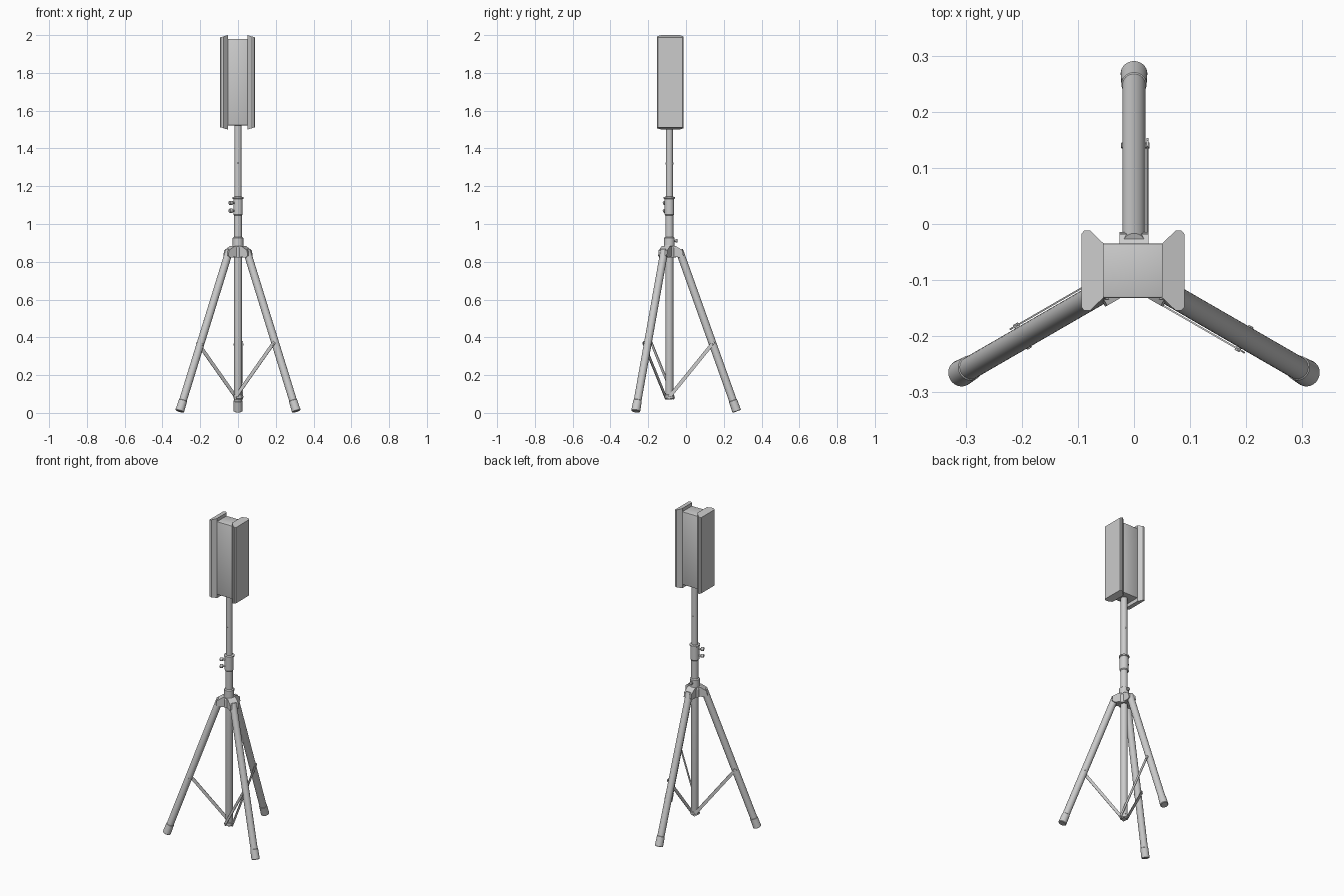
import bpy, bmesh, math
from mathutils import Vector, Matrix

if "Cube" in bpy.data.objects:
    bpy.data.objects.remove(bpy.data.objects["Cube"])

CX, CY = 0.0, -0.088          # pole axis
AXIS = Matrix.Translation((CX, CY, 0))


def finish(name, bm, matrix=Matrix()):
    bm.transform(matrix)
    bmesh.ops.recalc_face_normals(bm, faces=bm.faces)
    mesh = bpy.data.meshes.new(name)
    bm.to_mesh(mesh)
    bm.free()
    obj = bpy.data.objects.new(name, mesh)
    bpy.context.collection.objects.link(obj)
    return obj


def lathe(name, profile, matrix=Matrix(), n=32):
    """Solid of revolution about z from (radius, height) pairs, capped at both ends."""
    bm = bmesh.new()
    rings = [[bm.verts.new((r * math.cos(2 * math.pi * i / n), r * math.sin(2 * math.pi * i / n), z))
              for i in range(n)] for r, z in profile]
    for a, b in zip(rings, rings[1:]):
        for i in range(n):
            j = (i + 1) % n
            bm.faces.new((a[i], a[j], b[j], b[i]))
    bm.faces.new(rings[0])
    bm.faces.new(rings[-1])
    return finish(name, bm, matrix)


def along(p, q):
    """Matrix placing local z on the line from p towards q."""
    p, q = Vector(p), Vector(q)
    return Matrix.Translation(p) @ (q - p).to_track_quat('Z', 'Y').to_matrix().to_4x4()


def rod(name, p, q, r, base=Matrix(), n=20):
    length = (Vector(q) - Vector(p)).length
    c = min(r, length) * 0.15
    return lathe(name, [(r - c, 0), (r, c), (r, length - c), (r - c, length)], base @ along(p, q), n)


def prism(name, low, high, matrix=Matrix(), bevel=0):
    """Solid between two matching outlines of 3D points."""
    bm = bmesh.new()
    a = [bm.verts.new(p) for p in low]
    b = [bm.verts.new(p) for p in high]
    bm.faces.new(a)
    bm.faces.new(b)
    for i in range(len(a)):
        j = (i + 1) % len(a)
        bm.faces.new((a[i], a[j], b[j], b[i]))
    if bevel:
        bmesh.ops.bevel(bm, geom=bm.edges[:], offset=bevel, segments=2, affect='EDGES', profile=0.5)
    return finish(name, bm, matrix)


# Centre pole: lower tube with end fitting, telescoping upper tube
lathe("lower_tube", [(0.020, 0.085), (0.021, 0.09), (0.021, 1.06)], AXIS)
lathe("bottom_fitting", [(0.017, 0.072), (0.024, 0.077), (0.024, 0.094), (0.021, 0.097)], AXIS)
lathe("upper_tube", [(0.019, 1.0), (0.019, 1.53)], AXIS)
lathe("height_clamp", [(0.021, 1.045), (0.025, 1.05), (0.025, 1.132), (0.030, 1.135),
                       (0.030, 1.142), (0.020, 1.145)], AXIS)
lathe("hub_collar", [(0.036, 0.822), (0.036, 0.872), (0.028, 0.885), (0.028, 0.927), (0.021, 0.932)], AXIS)

# Clamp knobs and bolts
knob_base = AXIS @ Matrix.Rotation(math.radians(210), 4, 'Z')
for i, z in enumerate((1.07, 1.112)):
    rod(f"clamp_bolt_{i}", (0.015, 0, z), (0.04, 0, z), 0.006, knob_base)
    rod(f"clamp_knob_{i}", (0.034, 0, z), (0.053, 0, z), 0.011, knob_base)
rod("collar_bolt", (0, 0.02, 0.911), (0, 0.036, 0.911), 0.005, AXIS)
rod("collar_knob", (0, 0.032, 0.911), (0, 0.043, 0.911), 0.010, AXIS)
rod("height_pin", (0, -0.021, 1.32), (0, 0.021, 1.32), 0.005, AXIS)

# Three legs with hub lugs, feet and side braces, built along local +x
lug = [(0, 0.83), (0.06, 0.822), (0.074, 0.832), (0.07, 0.86), (0.035, 0.883), (0, 0.883)]
top, foot = Vector((0.052, 0, 0.862)), Vector((0.357, 0, 0.008))
for i, angle in enumerate((90, 210, 330)):
    base = AXIS @ Matrix.Rotation(math.radians(angle), 4, 'Z')
    prism(f"hub_lug_{i}", [(r, -0.026, z) for r, z in lug], [(r, 0.026, z) for r, z in lug], base)
    leg_frame = base @ along(foot, top)
    lathe(f"leg_{i}", [(0.0205, 0.02), (0.0205, (top - foot).length)], leg_frame)
    lathe(f"foot_{i}", [(0.020, 0), (0.0238, 0.003), (0.0225, 0.06), (0.0205, 0.062)], leg_frame)

    # flat strip on the clockwise side of the leg
    a, b = Vector((0.0, 0, 0.085)), Vector((0.228, 0, 0.366))
    d = (b - a).normalized()
    side = Vector((-d.z, 0, d.x)) * 0.0095
    a, b = a - d * 0.01, b + d * 0.01
    strip = [a - side, b - side, b + d * 0.004, b + side, a + side, a - d * 0.004]
    prism(f"brace_{i}", [p + Vector((0, -0.0225, 0)) for p in strip],
          [p + Vector((0, -0.0255, 0)) for p in strip], base)
    rod(f"brace_pivot_{i}", (0.228, -0.028, 0.362), (0.228, 0.023, 0.362), 0.005, base, 12)
    rod(f"fitting_bolt_{i}", (0, -0.028, 0.085), (0, 0.0, 0.085), 0.005, base, 12)

# Head: centre box between two flared side panels
HX, HY = -0.002, -0.083
head = Matrix.Translation((HX, HY, 0))
rect = [(-0.054, -0.0485), (0.054, -0.0485), (0.054, 0.0485), (-0.054, 0.0485)]
prism("head_box", [(x, y, 1.522) for x, y in rect], [(x, y, 1.98) for x, y in rect], head, 0.003)

half = [(0.052, 0.048), (0.076, 0.071), (0.087, 0.071), (0.092, 0.065)]
outline = half + [(x, -y) for x, y in reversed(half)]
for s, side_name in ((-1, "left"), (1, "right")):
    slope = lambda x: 0.25 - 0.012 * (x - 0.052) / 0.04
    prism(f"side_panel_{side_name}", [(s * x, y, 1.75 - slope(x)) for x, y in outline],
          [(s * x, y, 1.75 + slope(x)) for x, y in outline], head)

# Smooth the round parts, keep hard edges
bpy.ops.object.select_all(action='SELECT')
bpy.context.view_layer.objects.active = bpy.context.collection.objects[0]
bpy.ops.object.shade_smooth_by_angle(angle=math.radians(30))
